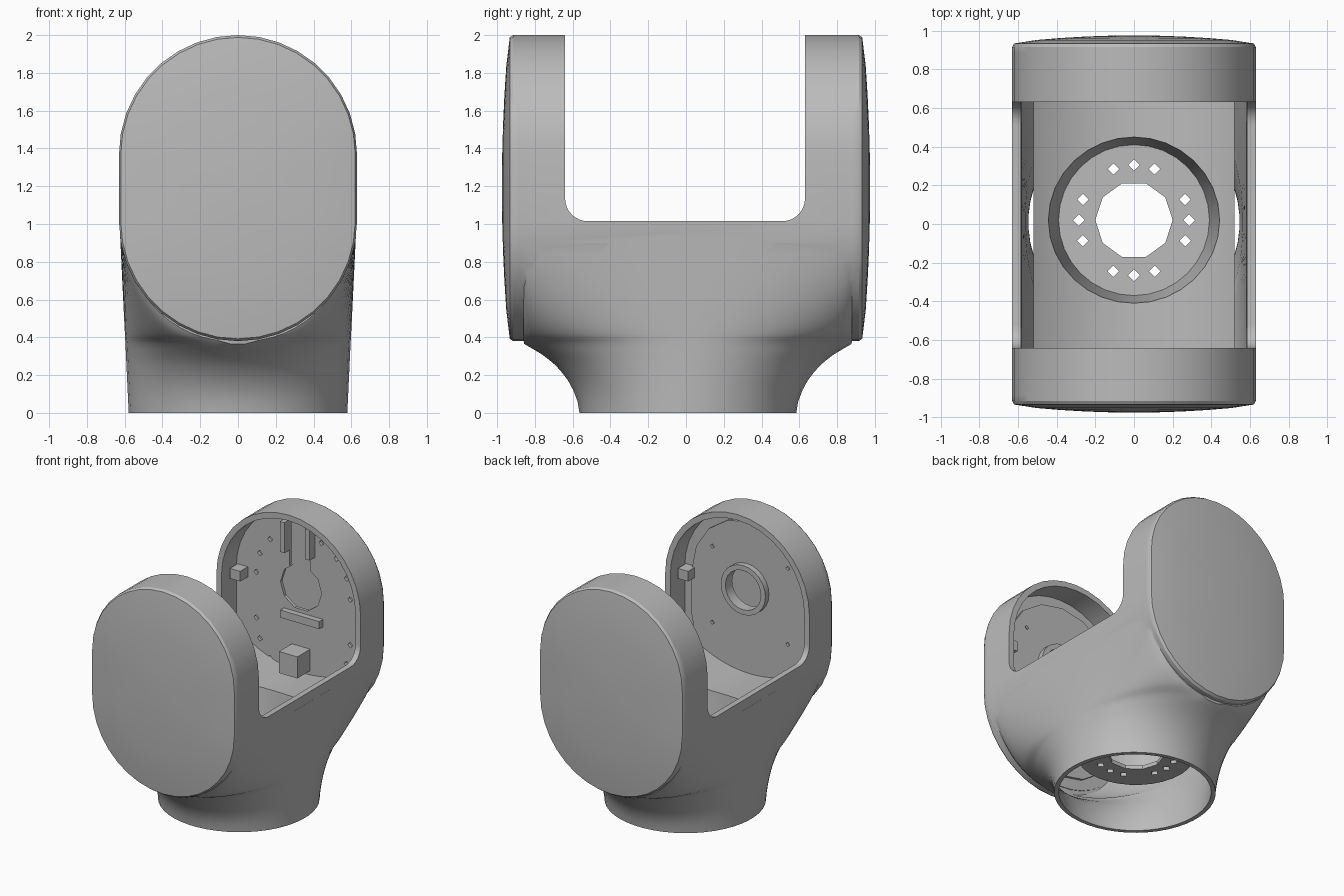
import bpy, bmesh
from math import cos, sin, pi, radians, sqrt

old = bpy.data.objects.get("Cube")
if old:
    bpy.data.objects.remove(old, do_unlink=True)

grey = bpy.data.materials.new("plain_grey")
grey.use_nodes = True
grey.diffuse_color = (0.5, 0.5, 0.5, 1)
grey.node_tree.nodes["Principled BSDF"].inputs["Base Color"].default_value = (0.5, 0.5, 0.5, 1)

LOW, HIGH, MID = 1.01, 1.37, 1.19   # arc centres and middle of the oval arms
OVAL = .63                          # outer radius of the oval arms


def loft(name, rings):
    """Closed solid through rings of equal point count."""
    bm = bmesh.new()
    rows = [[bm.verts.new(p) for p in ring] for ring in rings]
    n = len(rows[0])
    for a, b in zip(rows, rows[1:]):
        for i in range(n):
            j = (i + 1) % n
            bm.faces.new((a[i], a[j], b[j], b[i]))
    bm.faces.new(rows[0])
    bm.faces.new(rows[-1])
    bmesh.ops.recalc_face_normals(bm, faces=bm.faces)
    mesh = bpy.data.meshes.new(name)
    bm.to_mesh(mesh)
    bm.free()
    mesh.materials.append(grey)
    ob = bpy.data.objects.new(name, mesh)
    bpy.context.scene.collection.objects.link(ob)
    return ob


def place(p, axis, d):
    u, v = p
    return {"x": (d, u, v), "y": (u, d, v), "z": (u, v, d)}[axis]


def prism(name, pts, axis, a, b):
    return loft(name, [[place(p, axis, d) for p in pts] for d in (a, b)])


def box(name, centre, size):
    (x, y, z), (w, d, h) = centre, size
    pts = [(x + i * w / 2, y + j * d / 2) for i, j in ((-1, -1), (1, -1), (1, 1), (-1, 1))]
    return prism(name, pts, "z", z - h / 2, z + h / 2)


def circle(r, n=40, cx=0, cy=0):
    return [(cx + r * cos(2 * pi * i / n), cy + r * sin(2 * pi * i / n)) for i in range(n)]


def cone(name, r0, z0, r1, z1, cy):
    return loft(name, [[(x, y, z) for x, y in circle(r, 32, 0, cy)] for r, z in ((r0, z0), (r1, z1))])


def stadium(r, n=18):
    arc = [pi * i / n for i in range(n + 1)]
    return ([(r * cos(a), HIGH + r * sin(a)) for a in arc]
            + [(-r * cos(a), LOW - r * sin(a)) for a in arc])


def combine(ob, other, op="DIFFERENCE"):
    mod = ob.modifiers.new("combine", "BOOLEAN")
    mod.operation, mod.solver, mod.object = op, "EXACT", other
    bpy.context.view_layer.update()
    dg = bpy.context.evaluated_depsgraph_get()
    mesh = bpy.data.meshes.new_from_object(ob.evaluated_get(dg))
    ob.modifiers.clear()
    ob.data = mesh
    bpy.data.objects.remove(other, do_unlink=True)


def neck(name, inset, start):
    """Round foot that widens until it meets the rim of both arms."""
    profile = [(start, .575), (.06, .585), (.12, .608), (.17, .635), (.21, .665), (.25, .70),
               (.28, .735), (.31, .775), (.34, .825), (.365, .868)]
    profile += [(z, .872) for z in (.385, .40, .42, .45, .49, .54, .60, .67, .75, .84, .93)]
    quarter = [pi / 2 * (i + .5) / 12 for i in range(12)]
    rings = []
    for z, reach in profile:
        flat = max(0, .98 * sqrt(max(0, OVAL ** 2 - (LOW - z) ** 2)) - 1.4 * inset)
        rx, ry = .58 + .047 * max(z, 0) - inset, reach - inset
        side = [(flat + (rx - flat) * cos(a), ry * sin(a)) for a in quarter]
        half = side + [(-x, y) for x, y in reversed(side)]
        rings.append([(s * x, .01 + s * y, z) for s in (1, -1) for x, y in half])
    return loft(name, rings)


# Hollow forked shell
shell = prism("fork_shell", stadium(OVAL), "y", -.885, .885)
combine(shell, neck("neck", 0, 0), "UNION")
combine(shell, prism("cavity", stadium(.585), "y", -.95, .95))
combine(shell, neck("neck_cavity", .035, -.05))

# Gap between the arms, with rounded lower corners
R, Y0, Y1, FLOOR = .12, -.64, .63, 1.015
gap = [(Y1, 2.3), (Y0, 2.3)]
for cy, start in ((Y0 + R, pi), (Y1 - R, 1.5 * pi)):
    for i in range(9):
        a = start + i * pi / 16
        gap.append((cy + R * cos(a), FLOOR + R + R * sin(a)))
combine(shell, prism("gap", gap, "x", -.9, .9))

# Shallow domed end covers
for side, label in ((-1, "front_cover"), (1, "back_cover")):
    steps = [(1, .885), (1, .915), (.985, .933)]
    steps += [(s, .938 + .037 * (1 - s * s)) for s in (.8, .6, .4, .2, .04)]
    loft(label, [[(x * s, side * y, MID + (z - MID) * s) for x, z in stadium(OVAL)]
                 for s, y in steps])

# Shallow curved cradle floor with a deep round cup
BEND, AXIS, HALF, CY = .9, 1.58, .52, .02
outer = []
for i in range(17):
    x = HALF * (i / 8 - 1)
    outer.append((x, AXIS - sqrt((BEND + .025) ** 2 - x * x)))
outer += [(HALF, .95), (-HALF, .95)]
cradle = prism("cradle_floor", outer, "y", -.825, .825)
combine(cradle, cone("cup", .42, .30, .485, .85, CY), "UNION")
combine(cradle, prism("trough", circle(BEND, 96, 0, AXIS), "y", -1, 1))
combine(cradle, cone("cup_space", .39, .33, .46, .95, CY))
combine(cradle, prism("cup_hole", circle(.2, 10, 0, CY), "z", .1, .5))
for quarter in range(4):
    for turn in (-22, 0, 22):
        a = radians(90 * quarter + turn)
        hole = circle(.03, 4, .285 * cos(a), CY + .285 * sin(a))
        combine(cradle, prism("bolt_hole", hole, "z", .1, .5))

# Back mounting plate with hub opening, slot and a ring of small holes
HUB = 1.35
back = prism("back_plate", stadium(.59), "y", .815, .84)
combine(back, prism("hub_hole", circle(.18, 10, -.02, HUB), "y", .7, 1))
combine(back, box("slot", (-.03, .83, 1.68), (.18, .2, .36)))
for x, z in stadium(.41, 8):
    if abs(x) > .15:
        combine(back, prism("pin_hole", circle(.022, 4, x, z), "y", .7, 1))
for s in (-1, 1):
    box("slot_cheek", (s * .11 - .03, .79, 1.74), (.04, .08, .24))
box("hub_shelf", (0, .795, 1.12), (.34, .05, .06))
box("stop_block", (-.02, .74, .80), (.16, .17, .17))
box("back_lug", (-.53, .77, 1.35), (.09, .10, .08))

# Front mounting plate with raised bearing ring
front = prism("front_plate", stadium(.59), "y", -.84, -.82)
panel = prism("front_panel", stadium(.51, 8), "y", -.825, -.80)
for plate in (front, panel):
    combine(plate, prism("bearing_hole", circle(.155, 24, .03, HUB), "y", -1, -.7))
for x in (-.33, .33):
    for z in (1.0, 1.6):
        combine(panel, prism("pin_hole", circle(.018, 4, x, z), "y", -1, -.7))
bearing = prism("bearing_ring", circle(.195, 24, .03, HUB), "y", -.84, -.755)
combine(bearing, prism("bearing_bore", circle(.155, 24, .03, HUB), "y", -1, -.7))
box("front_lug", (.53, -.77, 1.35), (.09, .10, .08))

# Smooth the rounded surfaces, keep edges sharp
bpy.ops.object.select_all(action="DESELECT")
for ob in bpy.context.scene.objects:
    if ob.type == "MESH":
        ob.select_set(True)
        bpy.context.view_layer.objects.active = ob
bpy.ops.object.shade_smooth_by_angle(angle=radians(30))
